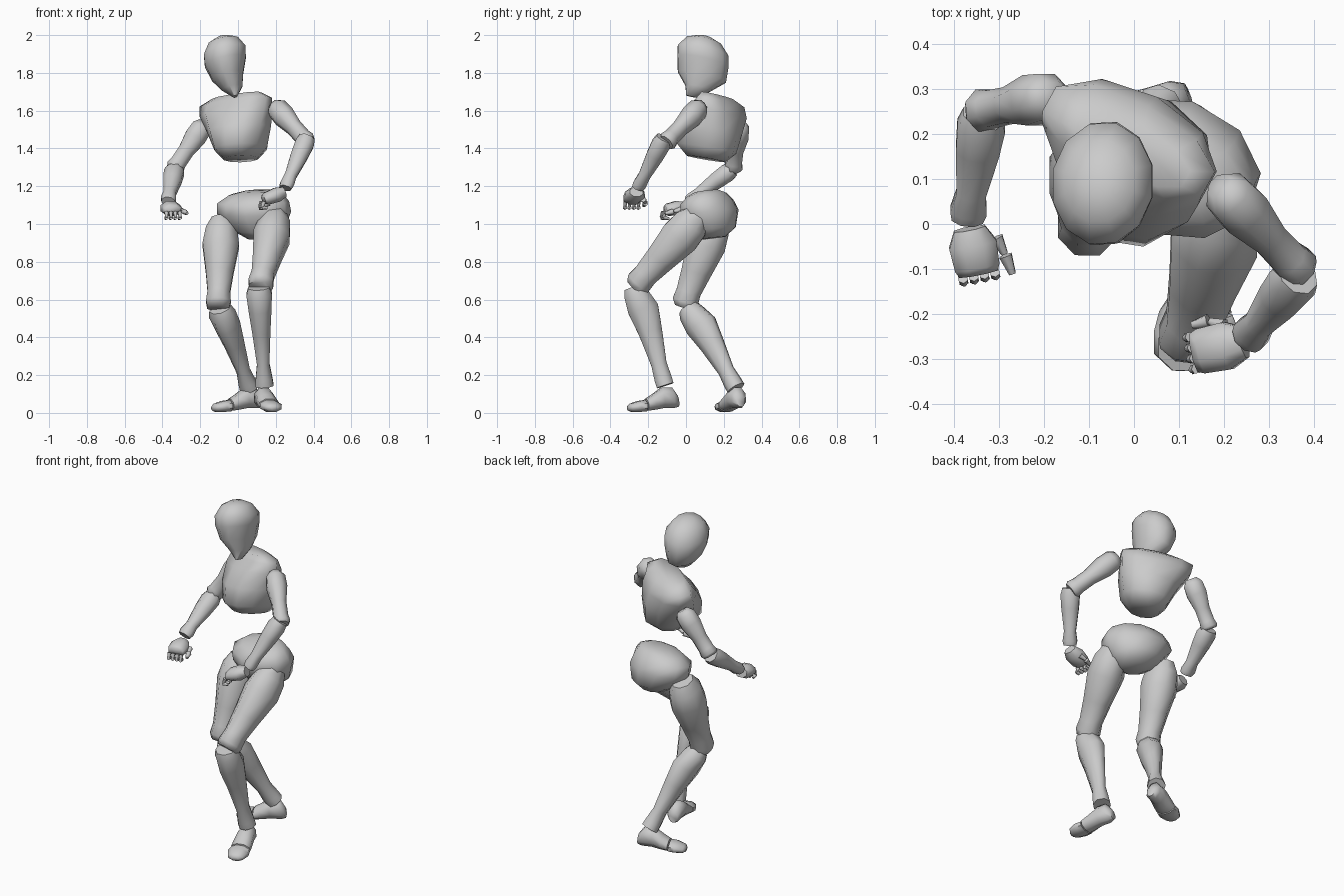
import bpy, bmesh, math
from mathutils import Vector as V


def loft(name, rings, side, sides=10, p=1.0):
    """Skin elliptical rings (x, y, z, half width, half depth) and cap both ends."""
    pts = [V(r[:3]) for r in rings]
    axis = (pts[-1] - pts[0]).normalized()
    s = V(side)
    s = (s - axis * s.dot(axis)).normalized()
    f = axis.cross(s)
    k = 1 + 1.5 / sides ** 1.7  # makes up for the flats of the polygon
    bm = bmesh.new()
    loops = []
    for c, r in zip(pts, rings):
        loop = []
        for i in range(sides):
            a = math.tau * (i + 0.5) / sides
            ca, sa = math.cos(a), math.sin(a)
            u = math.copysign(abs(ca) ** p, ca) * r[3] * k
            v = math.copysign(abs(sa) ** p, sa) * r[4] * k
            loop.append(bm.verts.new(c + s * u + f * v))
        loops.append(loop)
    for a, b in zip(loops, loops[1:]):
        for i in range(sides):
            j = (i + 1) % sides
            bm.faces.new((a[i], a[j], b[j], b[i]))
    bm.faces.new(loops[0][::-1])
    bm.faces.new(loops[-1])
    bmesh.ops.recalc_face_normals(bm, faces=bm.faces)
    me = bpy.data.meshes.new(name)
    bm.to_mesh(me)
    bm.free()
    ob = bpy.data.objects.new(name, me)
    bpy.context.collection.objects.link(ob)
    bpy.ops.object.select_all(action='DESELECT')
    ob.select_set(True)
    bpy.context.view_layer.objects.active = ob
    bpy.ops.object.shade_smooth_by_angle(angle=math.radians(62))
    return ob


def limb(name, a, b, side, profile, fwd=(0, -1, 0), sides=8):
    """Tapered limb from a to b; profile rows: (t, half width, half depth, forward shift)."""
    a, b, fwd = V(a), V(b), V(fwd)
    rings = [(*(a.lerp(b, t) + fwd * o), w, d) for t, w, d, o in profile]
    return loft(name, rings, side, sides)


# Head: egg shape narrowing to the chin
loft("head", [(-0.015, 0.03, 1.675, 0.012, 0.03), (-0.03, 0.065, 1.72, 0.055, 0.07),
              (-0.055, 0.085, 1.78, 0.085, 0.132), (-0.067, 0.09, 1.86, 0.112, 0.14),
              (-0.07, 0.09, 1.915, 0.114, 0.138), (-0.078, 0.095, 1.97, 0.08, 0.093),
              (-0.083, 0.1, 1.992, 0.03, 0.035)], (1, 0, 0), 12)

# Chest: turned and tilted rib cage with broad shoulders
loft("chest", [(0.015, 0.105, 1.345, 0.085, 0.105), (0.015, 0.108, 1.4, 0.13, 0.162),
               (0.005, 0.13, 1.5, 0.165, 0.158), (-0.01, 0.17, 1.59, 0.2, 0.125),
               (-0.012, 0.183, 1.645, 0.205, 0.088), (-0.005, 0.165, 1.68, 0.14, 0.055)],
     (0.86, -0.46, 0.13), 10, 0.9)

# Pelvis: wide hips narrowing to the crotch, leaning forward
loft("pelvis", [(0.12, 0.14, 0.925, 0.07, 0.07), (0.11, 0.14, 0.97, 0.135, 0.125),
                (0.085, 0.125, 1.06, 0.195, 0.15), (0.08, 0.11, 1.115, 0.19, 0.135),
                (0.095, 0.11, 1.155, 0.145, 0.1), (0.11, 0.11, 1.175, 0.08, 0.06)],
     (0.95, -0.3, 0), 10)

# Legs
thigh = [(0, 0.055, 0.065, 0), (0.12, 0.085, 0.098, 0), (0.3, 0.1, 0.107, 0),
         (0.6, 0.076, 0.083, 0.005), (0.82, 0.062, 0.068, 0.01),
         (0.93, 0.068, 0.072, 0.01), (1, 0.06, 0.058, 0)]
shin = [(0, 0.058, 0.055, 0), (0.07, 0.07, 0.068, 0), (0.22, 0.063, 0.085, -0.012),
        (0.45, 0.05, 0.066, -0.012), (0.78, 0.034, 0.043, -0.003),
        (0.93, 0.046, 0.048, 0), (1, 0.05, 0.048, 0)]
limb("left_thigh", (0.205, 0.07, 1.05), (0.115, -0.265, 0.66), (1, 0, 0), thigh)
limb("right_thigh", (-0.085, 0.155, 1.03), (-0.105, -0.005, 0.555), (1, 0, 0), thigh)
limb("left_shin", (0.11, -0.275, 0.665), (0.14, -0.11, 0.145), (1, 0, 0), shin)
limb("right_shin", (-0.095, 0.015, 0.555), (0.06, 0.265, 0.13), (1, -0.35, 0), shin,
     (-0.5, -0.86, 0))


# Feet: wedge foot with a separate toe block
def foot(side_name, ankle, direction):
    d = V(direction).normalized()
    a = V(ankle)
    s = (-d.y, d.x, 0)

    def run(rows):
        return [(*(a + d * t).xy, z, w, h) for t, z, w, h in rows]
    loft(side_name + "_foot", run([(-0.065, 0.062, 0.025, 0.03), (-0.035, 0.08, 0.043, 0.056),
                                   (0.02, 0.08, 0.048, 0.056), (0.07, 0.057, 0.054, 0.042),
                                   (0.11, 0.042, 0.056, 0.032)]), s, 8)
    loft(side_name + "_toes", run([(0.115, 0.038, 0.056, 0.031), (0.15, 0.034, 0.06, 0.03),
                                   (0.195, 0.027, 0.045, 0.022), (0.21, 0.024, 0.02, 0.012)]), s, 8)


foot("left", (0.135, -0.105, 0), (0.28, -1, 0))
foot("right", (0.06, 0.265, 0), (-1, -0.4, 0))

# Arms
upper = [(0, 0.03, 0.035, 0), (0.1, 0.054, 0.057, 0), (0.3, 0.058, 0.06, 0),
         (0.6, 0.041, 0.045, 0), (0.85, 0.042, 0.045, 0), (0.95, 0.049, 0.051, 0),
         (1, 0.04, 0.042, 0)]
fore = [(0, 0.045, 0.042, 0), (0.12, 0.055, 0.05, 0), (0.35, 0.05, 0.046, 0),
        (0.75, 0.034, 0.032, 0), (0.92, 0.042, 0.034, 0), (1, 0.036, 0.028, 0)]
limb("left_upper_arm", (0.19, 0.085, 1.63), (0.37, -0.105, 1.43), (1, 1, 0), upper)
limb("left_forearm", (0.365, -0.115, 1.455), (0.25, -0.255, 1.19), (1, -1, 0), fore)
limb("right_upper_arm", (-0.175, 0.285, 1.535), (-0.34, 0.25, 1.29), (0, 1, 0), upper)
limb("right_forearm", (-0.335, 0.245, 1.29), (-0.37, 0.01, 1.12), (1, 0, 0), fore)


# Hands: palm, four curled fingers and a thumb
def hand(side_name, wrist, knuckle, across, thumb):
    w, k, s = V(wrist), V(knuckle), V(across).normalized()
    d = (k - w).normalized()
    loft(side_name + "_palm", [(*w, 0.036, 0.028), (*w.lerp(k, 0.35), 0.055, 0.04),
                               (*w.lerp(k, 0.85), 0.052, 0.034), (*k, 0.045, 0.024)], s, 8)
    down = V((0, 0, -1))
    for i in range(4):
        p = k + s * (i - 1.5) * 0.024 + d * 0.004 + down * 0.008
        q = p + d * 0.012 + down * 0.028
        r = q - d * 0.03 + down * 0.012
        for j, (a, b) in enumerate(((p, q), (q, r))):
            loft(f"{side_name}_finger_{i + 1}_{j + 1}",
                 [(*a, 0.011, 0.011), (*b, 0.007, 0.007)], s, 6)
    for j in range(2):
        a, b = (V(thumb[j]), V(thumb[j + 1]))
        loft(f"{side_name}_thumb_{j + 1}", [(*a, 0.015, 0.015), (*a.lerp(b, 0.9), 0.008, 0.008)],
             (0.3, 0.3, 1), 6)


hand("left", (0.245, -0.262, 1.17), (0.135, -0.285, 1.128), (0.2, -1, 0),
     [(0.2, -0.225, 1.13), (0.165, -0.215, 1.11), (0.125, -0.225, 1.095)])
hand("right", (-0.365, -0.01, 1.09), (-0.345, -0.11, 1.073), (1, 0.2, 0),
     [(-0.305, -0.03, 1.075), (-0.285, -0.07, 1.065), (-0.268, -0.115, 1.055)])
